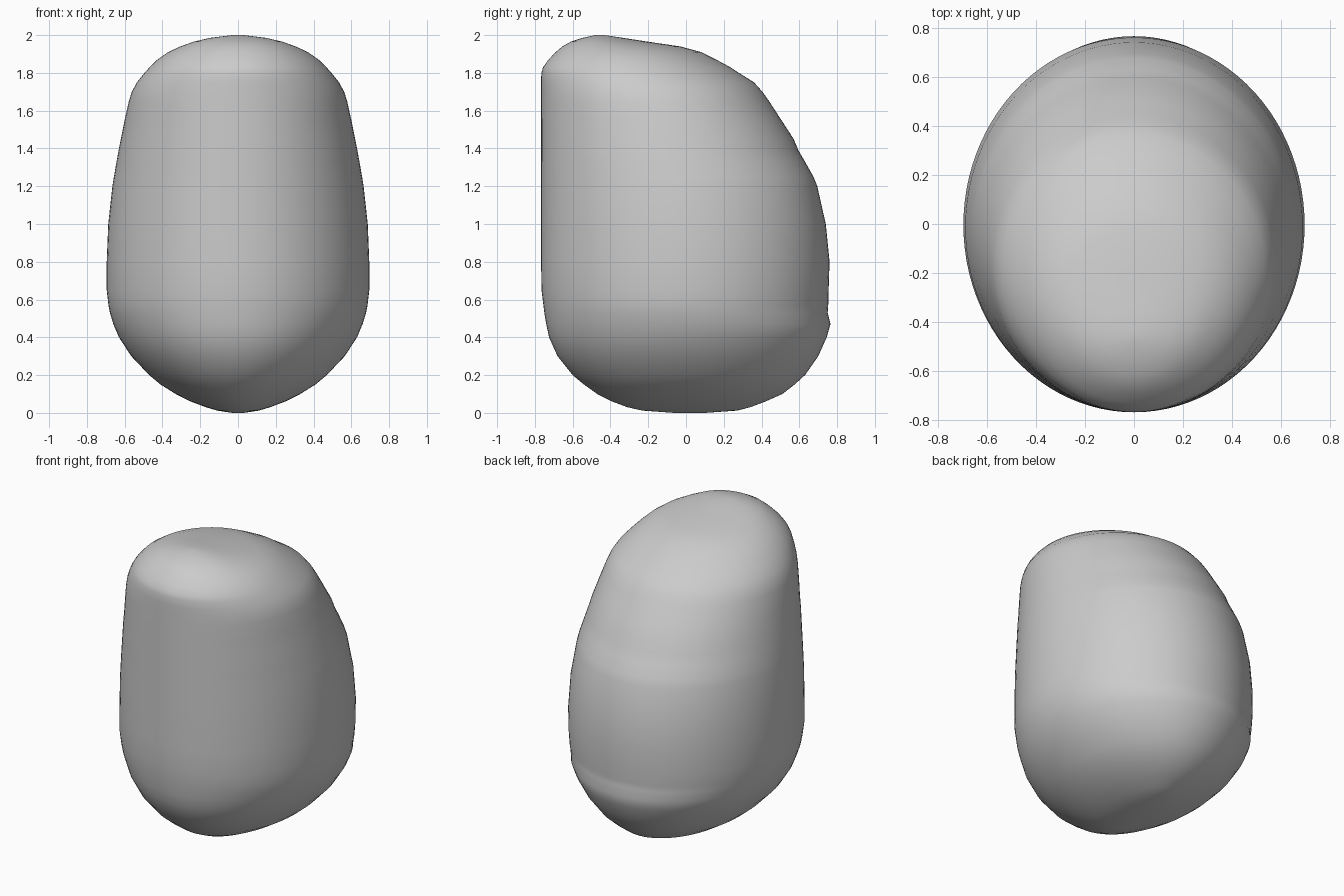
import bpy, bmesh, math

# Cross-sections: height, half width, front y, back y
SECTIONS = [
    (0.000, 0.03, -0.06, 0.10), (0.012, 0.11, -0.23, 0.27),
    (0.03, 0.17, -0.31, 0.34), (0.06, 0.25, -0.39, 0.42),
    (0.10, 0.33, -0.47, 0.51), (0.15, 0.41, -0.54, 0.575),
    (0.20, 0.47, -0.60, 0.63), (0.30, 0.565, -0.68, 0.70),
    (0.40, 0.63, -0.725, 0.745), (0.47, 0.66, -0.74, 0.765),
    (0.53, 0.678, -0.75, 0.75), (0.57, 0.686, -0.755, 0.753),
    (0.65, 0.695, -0.765, 0.755), (0.80, 0.695, -0.767, 0.76),
    (1.00, 0.687, -0.767, 0.74), (1.20, 0.665, -0.767, 0.695),
    (1.25, 0.657, -0.767, 0.675), (1.33, 0.643, -0.767, 0.63),
    (1.39, 0.632, -0.767, 0.595), (1.45, 0.62, -0.767, 0.57),
    (1.55, 0.60, -0.767, 0.505), (1.65, 0.578, -0.767, 0.44),
    (1.70, 0.562, -0.767, 0.405), (1.75, 0.535, -0.767, 0.36),
    (1.80, 0.495, -0.766, 0.28), (1.83, 0.468, -0.757, 0.235),
    (1.87, 0.427, -0.728, 0.16), (1.91, 0.37, -0.69, 0.08),
    (1.94, 0.305, -0.655, -0.03), (1.965, 0.235, -0.61, -0.20),
    (1.985, 0.15, -0.55, -0.33), (2.00, 0.03, -0.48, -0.43),
]
SIDES = 96

# Smooth body lofted through the elliptical sections
bm = bmesh.new()
rings = []
for z, half_width, front, back in SECTIONS:
    mid, depth = (front + back) / 2, (back - front) / 2
    rings.append([bm.verts.new((half_width * math.cos(2 * math.pi * i / SIDES),
                                mid + depth * math.sin(2 * math.pi * i / SIDES), z))
                  for i in range(SIDES)])
for low, high in zip(rings, rings[1:]):
    for i in range(SIDES):
        j = (i + 1) % SIDES
        bm.faces.new((low[i], low[j], high[j], high[i]))
bm.faces.new(rings[0][::-1])
bm.faces.new(rings[-1])
for face in bm.faces:
    face.smooth = True

mesh = bpy.data.meshes.new("rounded_body")
bm.to_mesh(mesh)
bm.free()

# Plain grey surface
grey = bpy.data.materials.new("grey")
grey.diffuse_color = (0.6, 0.6, 0.6, 1)
mesh.materials.append(grey)

body = bpy.data.objects.new("rounded_body", mesh)
bpy.context.collection.objects.link(body)
